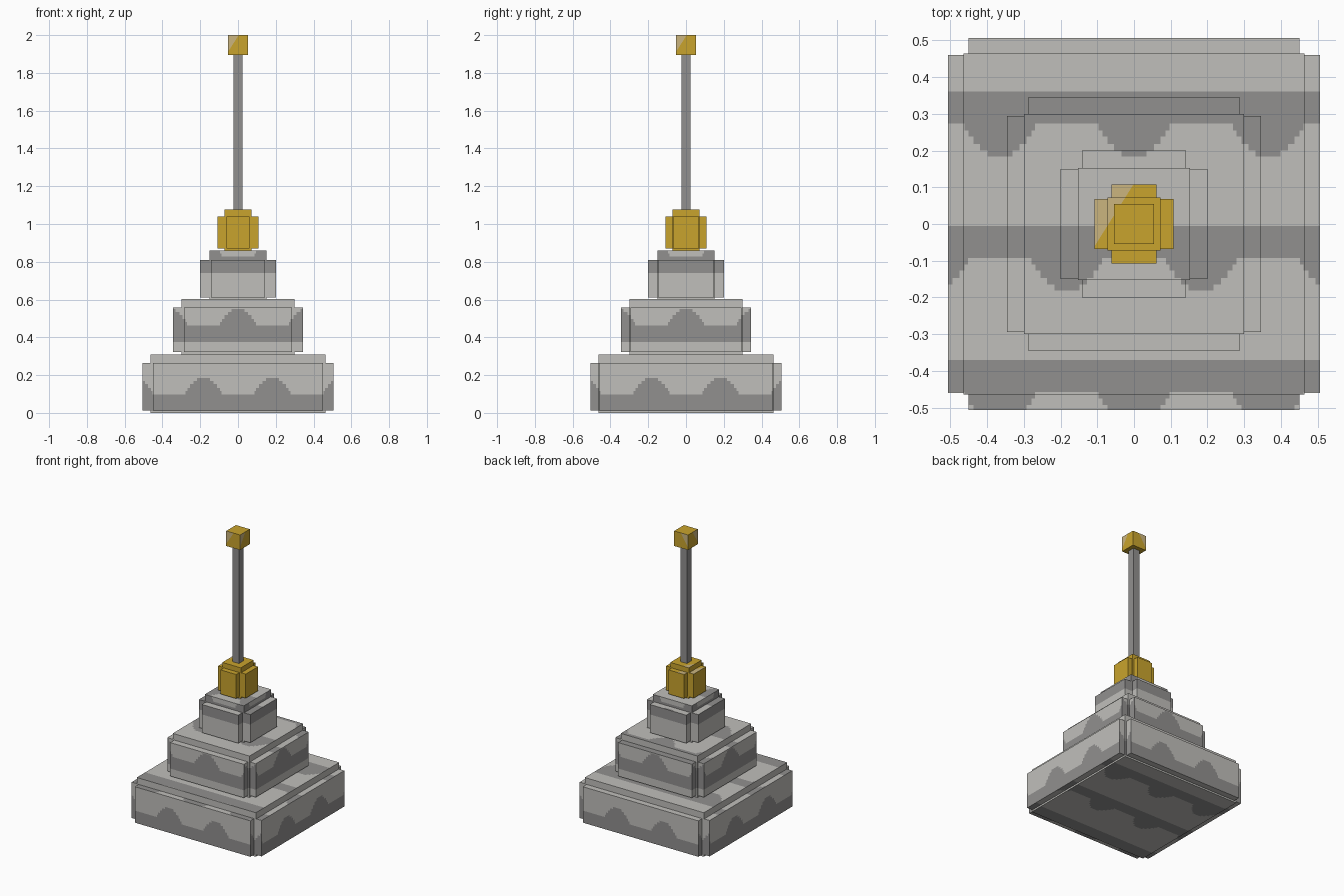
import bpy, bmesh, math
from mathutils import Vector, Matrix

if "Cube" in bpy.data.objects:
    bpy.data.objects.remove(bpy.data.objects["Cube"], do_unlink=True)


def material(name, rgb):
    lin = [c / 255 / 12.92 if c / 255 <= 0.04045 else ((c / 255 + 0.055) / 1.055) ** 2.4 for c in rgb]
    m = bpy.data.materials.new(name)
    m.use_nodes = True
    m.diffuse_color = (*lin, 1)
    m.node_tree.nodes["Principled BSDF"].inputs["Base Color"].default_value = (*lin, 1)
    return m


light_stone = material("light stone", (192, 191, 187))
dark_stone = material("dark stone", (145, 144, 143))
gold = material("gold", (201, 164, 45))
pale_gold = material("pale gold", (203, 181, 126))

# Wavy stone bands: period, flat band height, and stepped bumps (top height, half width)
PERIOD, BAND = 0.365, 0.087
STEPS = [(0.105, 0.096), (0.122, 0.086), (0.142, 0.072), (0.16, 0.054), (0.176, 0.034)]


def box_mesh(size, centre):
    bm = bmesh.new()
    mat = Matrix.Translation(centre) @ Matrix.Diagonal((*size, 1))
    bmesh.ops.create_cube(bm, size=1, matrix=mat)
    bm.normal_update()
    return bm


def finish(bm, name, mats):
    mesh = bpy.data.meshes.new(name)
    bm.to_mesh(mesh)
    bm.free()
    for m in mats:
        mesh.materials.append(m)
    obj = bpy.data.objects.new(name, mesh)
    bpy.context.collection.objects.link(obj)
    return obj


def cut(bm, pick, co, no):
    """Slice only the faces accepted by pick."""
    faces = [f for f in bm.faces if pick(f)]
    edges = {e for f in faces for e in f.edges}
    verts = {v for f in faces for v in f.verts}
    bmesh.ops.bisect_plane(bm, geom=[*verts, *edges, *faces], dist=1e-5, plane_co=co, plane_no=no)
    bm.normal_update()


def face_axis(f):
    return max(range(3), key=lambda i: abs(f.normal[i]))


def banding(axis, p):
    """Across and along coordinates of the band pattern on a face."""
    if axis == 2:
        return p.x, -p.y - 0.005
    return (p.y if axis == 0 else p.x), p.z - 0.01


def is_dark(axis, p):
    u, v = banding(axis, p)
    k = math.floor(v / PERIOD)
    h = v - k * PERIOD
    if h < BAND:
        return True
    shift = PERIOD / 2 if k % 2 == 0 else 0
    d = abs((u - shift + PERIOD / 2) % PERIOD - PERIOD / 2)
    return any(h < top and d < half for top, half in STEPS)


def stone_box(name, size, centre):
    bm = box_mesh(size, centre)
    for axis in range(3):
        ua, va = {0: (1, 2), 1: (0, 2), 2: (0, 1)}[axis]
        us = [i * PERIOD / 2 + s * half for i in range(-4, 5) for s in (-1, 1) for _, half in STEPS]
        vs = [k * PERIOD + h for k in range(-3, 4) for h in (0, BAND, *[t for t, _ in STEPS])]
        vs = [-(v + 0.005) if axis == 2 else v + 0.01 for v in vs]
        for a, values in ((va, vs), (ua, us)):
            no = Vector([float(i == a) for i in range(3)])
            for c in values:
                if abs(c - centre[a]) < size[a] / 2 - 1e-4:
                    cut(bm, lambda f: face_axis(f) == axis, no * c, no)
    for f in bm.faces:
        f.material_index = int(is_dark(face_axis(f), f.calc_center_median()))
    # Merge the cells of one colour
    bmesh.ops.dissolve_limit(bm, angle_limit=0.02, verts=bm.verts[:], edges=bm.edges[:],
                             delimit={'MATERIAL'})
    return finish(bm, name, [light_stone, dark_stone])


def gold_box(name, size, centre, cuts):
    """cuts: (face axis, point, direction towards the pale corner)."""
    bm = box_mesh(size, centre)
    for axis, co, no in cuts:
        cut(bm, lambda f: face_axis(f) == axis and (axis < 2 or f.normal.z > 0), co, no)
    for f in bm.faces:
        p = f.calc_center_median()
        for axis, co, no in cuts:
            if face_axis(f) == axis and (axis < 2 or f.normal.z > 0):
                f.material_index = int((p - Vector(co)).dot(Vector(no)) > 0)
    return finish(bm, name, [gold, pale_gold])


def tier(name, build, core, z0, z1, reach, wide_x, wide_y, p0, p1, *extra):
    """A core block with slabs through it that stand out as raised side panels."""
    zc, h, pc, ph = (z0 + z1) / 2, z1 - z0, (p0 + p1) / 2, p1 - p0
    build(name + "_core", (2 * core, 2 * core, h), (0, 0, zc), *extra)
    build(name + "_front_back_panels", (2 * wide_x, 2 * reach, ph), (0, 0, pc), *extra)
    build(name + "_side_panels", (2 * reach, 2 * wide_y, ph), (0, 0, pc), *extra)


# Stepped stone base
tier("bottom_step", stone_box, 0.464, 0.0, 0.31, 0.506, 0.45, 0.46, 0.012, 0.265)
tier("middle_step", stone_box, 0.299, 0.31, 0.602, 0.345, 0.287, 0.294, 0.322, 0.558)
tier("top_step", stone_box, 0.152, 0.602, 0.86, 0.2, 0.142, 0.149, 0.612, 0.81)

# Gold socket
tier("socket", gold_box, 0.072, 0.86, 1.076, 0.108, 0.061, 0.068, 0.87, 1.04,
     [(2, (-0.107, -0.06, 0), (-0.17, 0.107, 0))])

# Pole
finish(box_mesh((0.05, 0.05, 0.83), (0, 0, 1.485)), "pole", [dark_stone])

# Gold cap with a pale corner on each side
gold_box("cap", (0.108, 0.108, 0.106), (0, 0, 1.947),
         [(1, (-0.054, 0, 1.91), (-0.09, 0, 0.058)), (0, (0, -0.054, 1.91), (0, -0.09, 0.058))])
